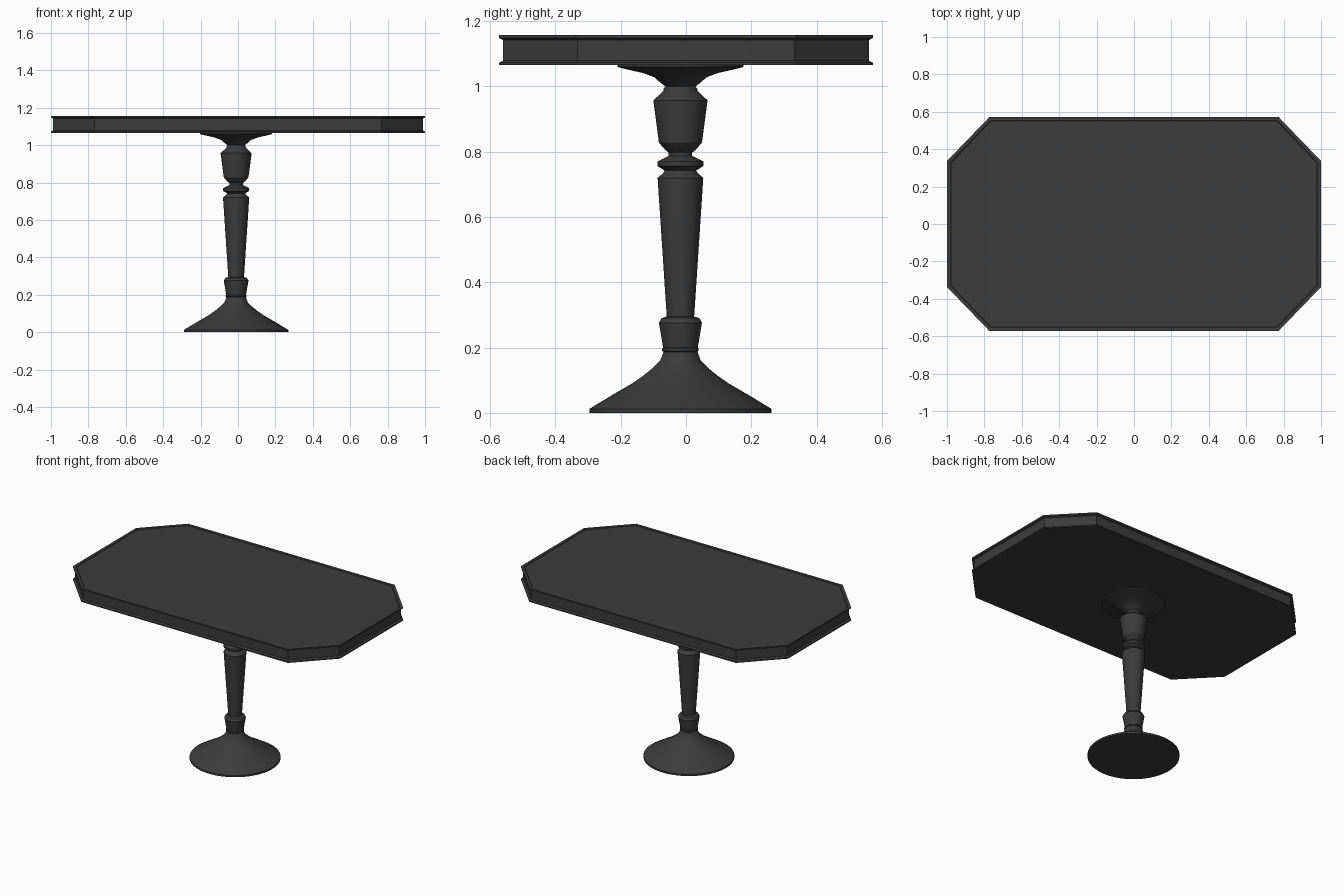
import bpy, bmesh
from math import sin, cos, tau, sqrt

if "Cube" in bpy.data.objects:
    bpy.data.objects.remove(bpy.data.objects["Cube"])

CX, CY = -0.01, -0.017   # pedestal axis sits slightly off centre

mat = bpy.data.materials.new("dark_wood")
mat.diffuse_color = (0.045, 0.045, 0.045, 1)
mat.use_nodes = True
mat.node_tree.nodes["Principled BSDF"].inputs["Base Color"].default_value = mat.diffuse_color


def loft(name, rings, cap_bottom=False, cap_top=False, smooth=False):
    """Skin a stack of closed rings with quads, optionally capping the ends."""
    bm = bmesh.new()
    loops = [[bm.verts.new(p) for p in ring] for ring in rings]
    n = len(loops[0])
    for a, b in zip(loops, loops[1:]):
        for i in range(n):
            j = (i + 1) % n
            bm.faces.new((a[i], a[j], b[j], b[i]))
    if cap_bottom:
        bm.faces.new(loops[0][::-1])
    if cap_top:
        bm.faces.new(loops[-1])
    mesh = bpy.data.meshes.new(name)
    bm.to_mesh(mesh)
    bm.free()
    mesh.materials.append(mat)
    obj = bpy.data.objects.new(name, mesh)
    bpy.context.collection.objects.link(obj)
    if smooth:
        bpy.ops.object.select_all(action='DESELECT')
        obj.select_set(True)
        bpy.context.view_layer.objects.active = obj
        bpy.ops.object.shade_smooth_by_angle(angle=0.45)
    return obj


def circle(r, z, n=48):
    return [(CX + r * cos(tau * i / n), CY + r * sin(tau * i / n), z) for i in range(n)]


def turned(name, profile, **caps):
    return loft(name, [circle(r, z) for r, z in profile], smooth=True, **caps)


def octagon(d, z):
    """Clipped-corner rectangle, inset evenly by d."""
    k = d * (sqrt(2) - 1)
    x, y, cx, cy = 1 - d, 0.572 - d, 0.773 - k, 0.337 - k
    return [(x, -cy, z), (x, cy, z), (cx, y, z), (-cx, y, z),
            (-x, cy, z), (-x, -cy, z), (-cx, -y, z), (cx, -y, z)]


# Tabletop: recessed apron between two projecting rims
loft("tabletop", [octagon(d, z) for d, z in [
    (0.02, 1.066), (0, 1.065), (0, 1.073), (0.012, 1.079), (0.012, 1.142),
    (0, 1.148), (0, 1.157), (0.018, 1.157), (0.022, 1.154)]],
    cap_bottom=True, cap_top=True)

# Flared foot
turned("base", [
    (0.279, 0), (0.279, 0.012), (0.266, 0.02), (0.205, 0.057), (0.148, 0.09),
    (0.115, 0.113), (0.085, 0.137), (0.062, 0.16), (0.052, 0.187)], cap_bottom=True)

# Turned column
turned("column", [
    (0.052, 0.187), (0.056, 0.19), (0.056, 0.197), (0.053, 0.2), (0.066, 0.276),
    (0.058, 0.29), (0.042, 0.295), (0.07, 0.72), (0.052, 0.735), (0.048, 0.742),
    (0.053, 0.745), (0.07, 0.756), (0.07, 0.77), (0.052, 0.779), (0.036, 0.787),
    (0.036, 0.797), (0.047, 0.806), (0.066, 0.828), (0.083, 0.957), (0.053, 0.985),
    (0.051, 0.994), (0.046, 1.0)])

# Flared mounting plate under the top
turned("mounting_plate", [
    (0.046, 1.0), (0.06, 1.01), (0.08, 1.028), (0.115, 1.041), (0.168, 1.053),
    (0.192, 1.059), (0.194, 1.068)])
